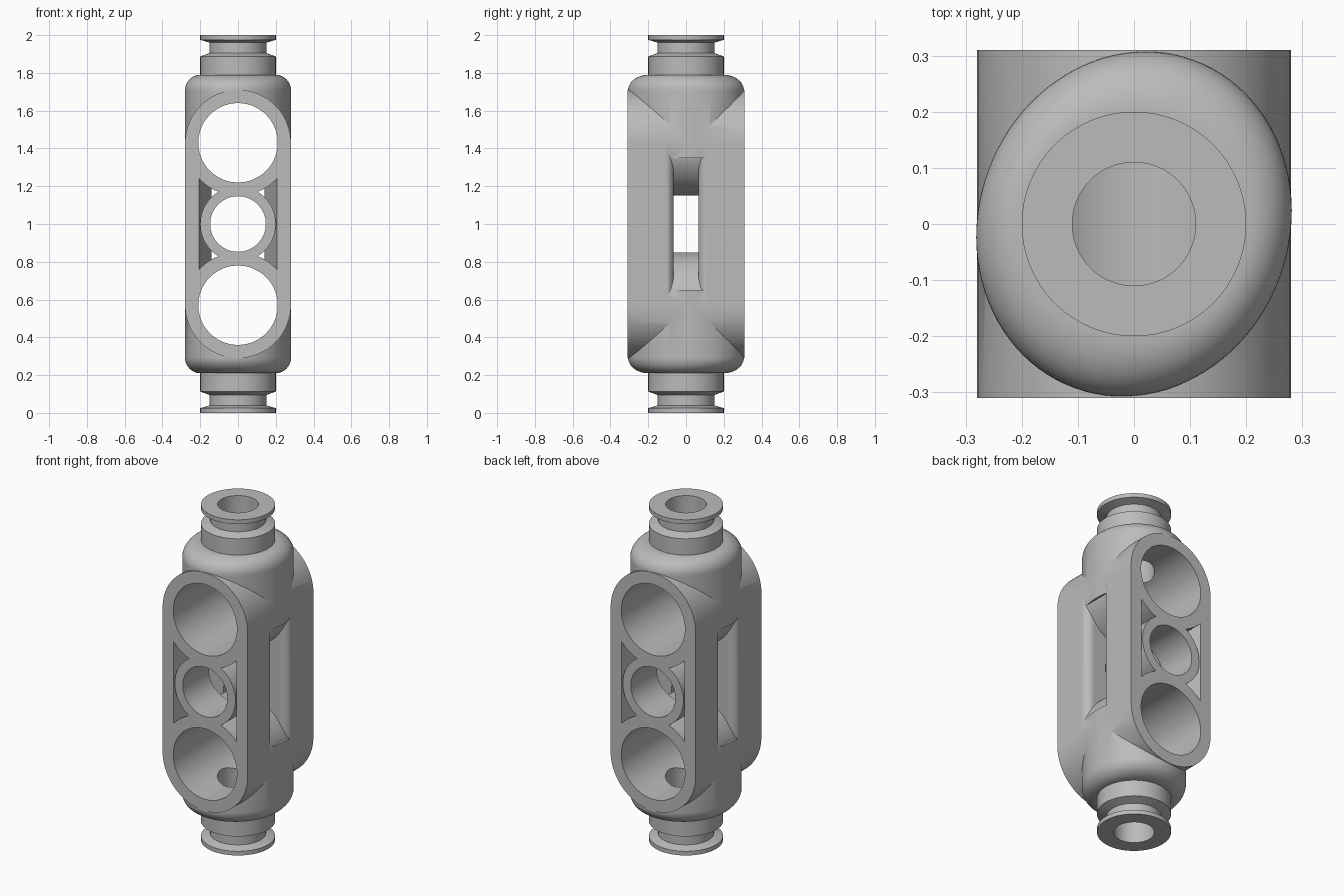
import bpy, bmesh
from math import pi, sin, cos, radians
from mathutils import Matrix

if "Cube" in bpy.data.objects:
    bpy.data.objects.remove(bpy.data.objects["Cube"])

HALF_X, HALF_Y = 0.28, 0.31      # body half sizes
BIG_Z = (0.57, 1.43)             # centres of the large cross holes
SLOT = 0.065                     # half width of the side slot
SEG = 96

grey = bpy.data.materials.new("plain grey")
grey.use_nodes = True
grey.diffuse_color = (0.5, 0.5, 0.5, 1)
grey.node_tree.nodes["Principled BSDF"].inputs["Base Color"].default_value = (0.5, 0.5, 0.5, 1)


def make(name, bm):
    bmesh.ops.recalc_face_normals(bm, faces=bm.faces)
    mesh = bpy.data.meshes.new(name)
    bm.to_mesh(mesh)
    bm.free()
    mesh.materials.append(grey)
    ob = bpy.data.objects.new(name, mesh)
    bpy.context.collection.objects.link(ob)
    return ob


def loft(name, rings, capped=True):
    """Skin a list of closed rings; capped ends, or joined end to start."""
    bm = bmesh.new()
    loops = [[bm.verts.new(p) for p in ring] for ring in rings]
    pairs = list(zip(loops, loops[1:]))
    if capped:
        bm.faces.new(loops[0])
        bm.faces.new(loops[-1])
    else:
        pairs.append((loops[-1], loops[0]))
    for a, b in pairs:
        for i in range(len(a)):
            j = (i + 1) % len(a)
            bm.faces.new((a[i], a[j], b[j], b[i]))
    return make(name, bm)


def circle(r, z):
    return [(r * cos(2 * pi * i / SEG), r * sin(2 * pi * i / SEG), z) for i in range(SEG)]


def cross_cylinder(name, r, z, y0, y1):
    ring = circle(r, 0)
    return loft(name, [[(p[0], y, z + p[1]) for p in ring] for y in (y0, y1)])


def activate(ob):
    bpy.ops.object.select_all(action="DESELECT")
    ob.select_set(True)
    bpy.context.view_layer.objects.active = ob


def combine(target, other, operation):
    activate(target)
    mod = target.modifiers.new("cut", "BOOLEAN")
    mod.operation, mod.solver, mod.object = operation, "EXACT", other
    bpy.ops.object.modifier_apply(modifier=mod.name)
    bpy.data.objects.remove(other)


def flip(points, sx=1, sy=1, up=1):
    """Mirror points in x and y, and about mid height."""
    return [(sx * x, sy * y, 1 + up * (z - 1)) for x, y, z in points]


# Rounded shoulder: a slightly turned oval blending into a round top
def shoulder_rings():
    turn = Matrix.Rotation(radians(-20), 2)
    oval = []
    for x, y, _ in circle(1, 0):
        oval.append(turn @ Matrix.Diagonal((0.277, 0.311)) @ Matrix.Translation((x, y, 0)).translation.to_2d())
    rings = [[(p.x, p.y, 1.35) for p in oval]]
    for k in range(13):
        a = k / 12 * pi / 2
        ring = []
        for p in oval:
            q = p.normalized() * 0.2
            m = q + (p - q) * cos(a)
            ring.append((m.x, m.y, 1.705 + 0.085 * sin(a)))
        rings.append(ring)
    return rings


# Large cross tubes with shoulders
body = cross_cylinder("body", HALF_X, BIG_Z[0], -HALF_Y, HALF_Y)
combine(body, cross_cylinder("upper_tube", HALF_X, BIG_Z[1], -HALF_Y, HALF_Y), "UNION")

# Side pillars, filleted into the slot
fillet = [(0.23 + 0.05 * sin(a), SLOT + 0.05 * (1 - cos(a)))
          for a in (k / 8 * pi / 2 for k in range(9))]
pillar = [(HALF_X, HALF_Y), (0.207, HALF_Y), (0.14, SLOT)] + fillet
for sx in (-1, 1):
    for sy in (-1, 1):
        rings = [flip([(x, y, z) for x, y in pillar], sx, sy) for z in BIG_Z]
        combine(body, loft("pillar", rings), "UNION")

# Small middle rings, one on each side of the slot
for sy in (-1, 1):
    combine(body, cross_cylinder("ring", 0.2, 1, sy * SLOT, sy * HALF_Y), "UNION")
for up in (1, -1):
    rings = [flip(r, up=up) for r in shoulder_rings()]
    combine(body, loft("shoulder", rings), "UNION")

# Cross holes and vertical bores
for r, z in ((0.21, BIG_Z[0]), (0.21, BIG_Z[1]), (0.147, 1)):
    combine(body, cross_cylinder("hole", r, z, -0.5, 0.5), "DIFFERENCE")
for z0, z1 in ((-0.1, BIG_Z[0]), (BIG_Z[1], 2.1)):
    combine(body, loft("bore", [circle(0.11, z0), circle(0.11, z1)]), "DIFFERENCE")

# Grooved hollow end collars
collar = [(0.11, 1.785), (0.2, 1.785), (0.2, 1.887), (0.15, 1.905),
          (0.15, 1.96), (0.2, 1.975), (0.2, 2.0), (0.11, 2.0)]
parts = [body]
for name, up in (("top_collar", 1), ("bottom_collar", -1)):
    parts.append(loft(name, [flip(circle(r, z), up=up) for r, z in collar], False))

for ob in parts:
    activate(ob)
    bpy.ops.object.shade_smooth_by_angle(angle=radians(25))
